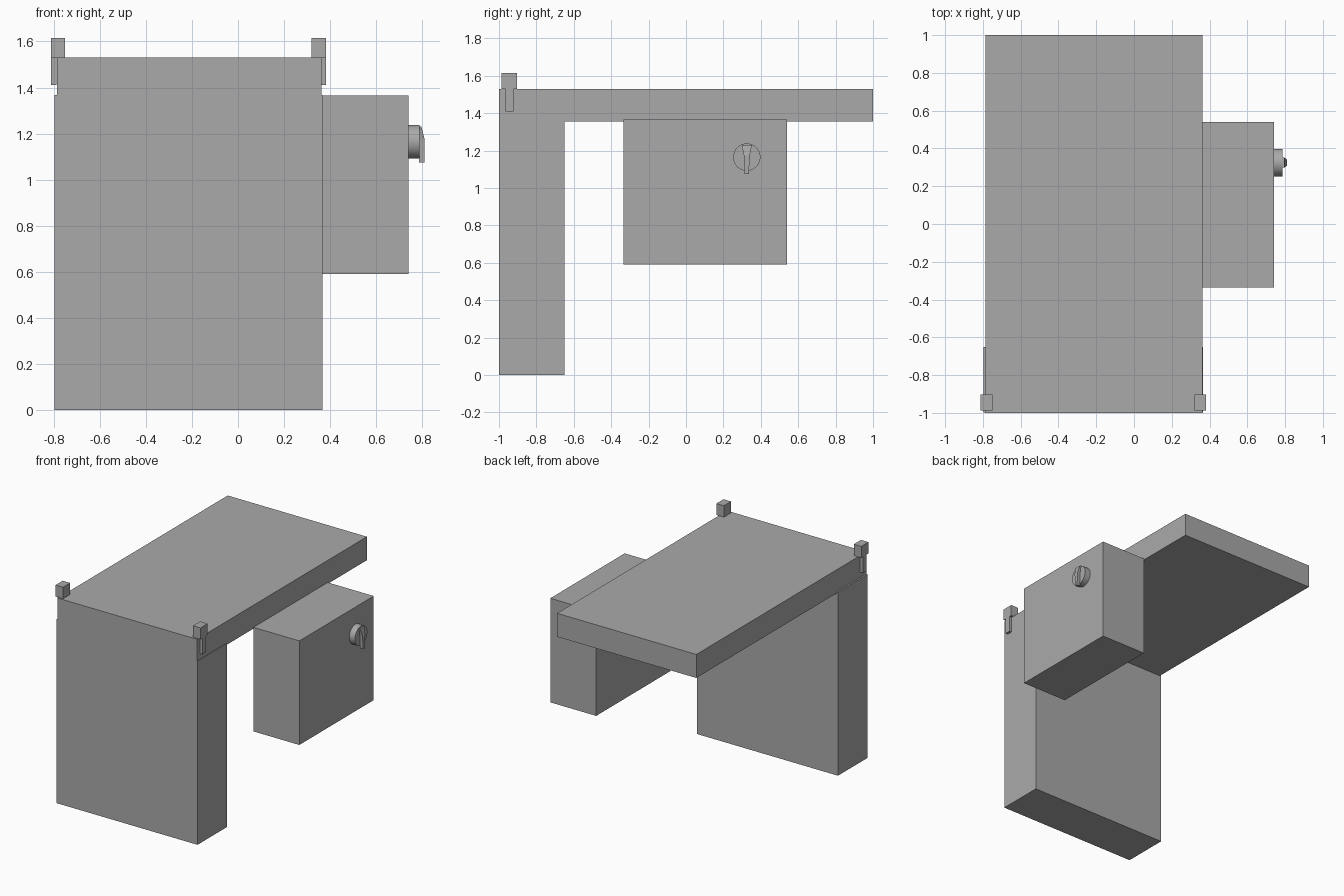
import bpy
import bmesh
from math import pi
from mathutils import Matrix, Vector

default = bpy.data.objects.get("Cube")
if default:
    bpy.data.objects.remove(default, do_unlink=True)

grey = bpy.data.materials.new("plain grey")
grey.use_nodes = True
colour = (0.4, 0.4, 0.4, 1)
grey.diffuse_color = colour
grey.node_tree.nodes["Principled BSDF"].inputs["Base Color"].default_value = colour


def finish(name, bm):
    bmesh.ops.recalc_face_normals(bm, faces=bm.faces)
    mesh = bpy.data.meshes.new(name)
    bm.to_mesh(mesh)
    bm.free()
    mesh.materials.append(grey)
    obj = bpy.data.objects.new(name, mesh)
    bpy.context.collection.objects.link(obj)
    return obj


def box(name, low, high):
    low, high = Vector(low), Vector(high)
    bm = bmesh.new()
    place = Matrix.Translation((low + high) / 2) @ Matrix.Diagonal((*(high - low), 1))
    bmesh.ops.create_cube(bm, size=1, matrix=place)
    return finish(name, bm)


# Large blocks: top slab, supporting leg, side cabinet
box("top_slab", (-0.785, -1, 1.355), (0.362, 1, 1.53))
box("support_leg", (-0.797, -0.999, 0), (0.366, -0.65, 1.368))
box("side_cabinet", (0.362, -0.335, 0.59), (0.74, 0.54, 1.365))

# Corner blocks with a narrow tab hanging outside the slab
for side, outer, sign in (("right", -0.812, 1), ("left", 0.382, -1)):
    def span(width):
        return sorted((outer, outer + sign * width))
    x0, x1 = span(0.062)
    box(side + "_corner_block", (x0, -0.987, 1.53), (x1, -0.903, 1.615))
    x0, x1 = span(0.025)
    box(side + "_corner_tab", (x0, -0.965, 1.41), (x1, -0.923, 1.53))

# Round dial on the cabinet
dial_y, dial_z = 0.325, 1.165
bm = bmesh.new()
place = Matrix.Translation((0.763, dial_y, dial_z)) @ Matrix.Rotation(pi / 2, 4, "Y")
bmesh.ops.create_cone(bm, cap_ends=True, segments=32, radius1=0.073,
                      radius2=0.073, depth=0.048, matrix=place)
dial = finish("dial", bm)
bpy.context.view_layer.objects.active = dial
dial.select_set(True)
bpy.ops.object.shade_smooth_by_angle()

# Pointer grip: side profile (x, z, half width) tapering towards the tip
profile = [(0.785, 1.23, 0.027), (0.796, 1.23, 0.027), (0.81, 1.175, 0.016),
           (0.81, 1.075, 0.011), (0.785, 1.075, 0.011), (0.785, 1.175, 0.016)]
bm = bmesh.new()
rings = [[bm.verts.new((x, dial_y + s * w, z)) for x, z, w in profile] for s in (-1, 1)]
for ring in rings:
    bm.faces.new((ring[0], ring[1], ring[2], ring[5]))
    bm.faces.new(ring[2:])
for i in range(len(profile)):
    j = (i + 1) % len(profile)
    bm.faces.new((rings[0][i], rings[0][j], rings[1][j], rings[1][i]))
finish("dial_pointer", bm)
